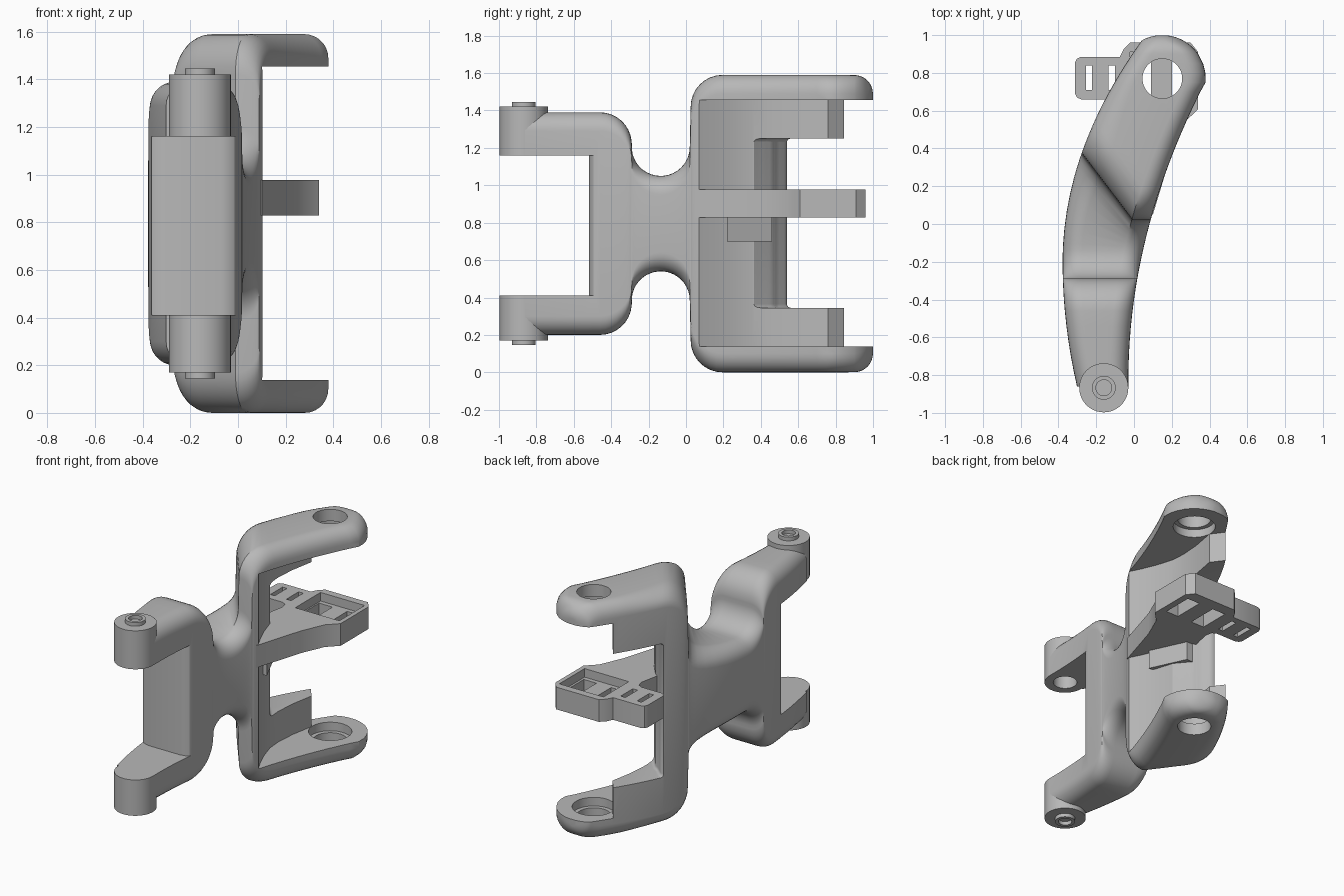
import bpy, bmesh, math

if "Cube" in bpy.data.objects:
    bpy.data.objects.remove(bpy.data.objects["Cube"])

MID = 0.795      # height of the mirror plane
PIN = (-0.16, -0.867)
EYE = (0.15, 0.77)
EYE_R = 0.23

grey = bpy.data.materials.new("plain grey")
grey.use_nodes = True
grey.diffuse_color = (0.48, 0.48, 0.48, 1)
grey.node_tree.nodes["Principled BSDF"].inputs["Base Color"].default_value = (0.48, 0.48, 0.48, 1)


def finish(name, bm):
    bmesh.ops.recalc_face_normals(bm, faces=bm.faces)
    mesh = bpy.data.meshes.new(name)
    bm.to_mesh(mesh)
    bm.free()
    ob = bpy.data.objects.new(name, mesh)
    bpy.context.collection.objects.link(ob)
    mesh.materials.append(grey)
    return ob


def prism(name, outline, z0, z1, bevel=0):
    bm = bmesh.new()
    base = bm.faces.new([bm.verts.new((x, y, z0)) for x, y in outline])
    grown = bmesh.ops.extrude_face_region(bm, geom=[base])
    verts = [v for v in grown["geom"] if isinstance(v, bmesh.types.BMVert)]
    bmesh.ops.translate(bm, verts=verts, vec=(0, 0, z1 - z0))
    if bevel:
        bmesh.ops.recalc_face_normals(bm, faces=bm.faces)
        bmesh.ops.bevel(bm, geom=bm.edges[:], offset=bevel, segments=4,
                        profile=0.5, affect='EDGES', clamp_overlap=True)
    return finish(name, bm)


def box(name, x0, x1, y0, y1, z0, z1):
    return prism(name, [(x0, y0), (x1, y0), (x1, y1), (x0, y1)], z0, z1)


def disc(name, centre, r, z0, z1, sides=48):
    ring = [(centre[0] + r * math.cos(i * math.tau / sides),
             centre[1] + r * math.sin(i * math.tau / sides)) for i in range(sides)]
    return prism(name, ring, z0, z1)


def flip(z0, z1, side):
    # Height range on the upper half, or its mirror on the lower half
    return (z0, z1) if side > 0 else (2 * MID - z1, 2 * MID - z0)


def cut(ob, cutters):
    bpy.context.view_layer.objects.active = ob
    for c in cutters:
        c.hide_render = True
        mod = ob.modifiers.new("cut", 'BOOLEAN')
        mod.operation = 'DIFFERENCE'
        mod.solver = 'EXACT'
        mod.object = c
        bpy.ops.object.modifier_apply(modifier=mod.name)
        bpy.data.objects.remove(c)


# Plan curves of the arm's two sides
def eye_half(y):
    return math.sqrt(max(EYE_R ** 2 - (y - EYE[1]) ** 2, 0.0004))


def left_edge(y):
    x = -0.378 + (0.305 if y > -0.2 else 0.175) * (y + 0.2) ** 2
    return max(x, EYE[0] - eye_half(y)) if y > 0.87 else x


def right_edge(y):
    return EYE[0] + eye_half(y) if y > 0.73 else -0.03 + 0.163 * (y + 0.83) ** 2


def shear(y):
    # The rear wall of the neck runs diagonally across the arm
    if y < -0.135 or y > 0.77:
        return 0
    if y < 0.02:
        t = (y + 0.135) / 0.155
        return 0.35 * t * t * (3 - 2 * t)
    return 0.35 * min(1, (0.77 - y) / 0.575)


def arc(cy, ch, r, a0, a1, n):
    angles = [math.radians(a0 + (a1 - a0) * i / n) for i in range(n + 1)]
    return [(cy + r * math.cos(a), ch + r * math.sin(a)) for a in angles]


# Side profile: half height along the arm
profile = [(-0.86 + 0.08 * i, 0.595) for i in range(5)]
profile += arc(-0.46, 0.425, 0.17, 90, 5, 8)
profile += arc(-0.135, 0.41, 0.155, 175, 360, 20)
profile += arc(0.195, 0.625, 0.17, 180, 90, 8)
profile += [(0.25 + 0.05 * i, 0.795) for i in range(13)]
profile += arc(0.9, 0.695, 0.099, 90, 4, 12)

# Arm body: rounded sections lofted along the profile
bm = bmesh.new()
rings = []
for y, h in profile:
    xl, xr = left_edge(y + shear(y)), right_edge(y)
    w = xr - xl
    r = min(0.1, 0.45 * w)
    ring = []
    for k, (su, sz) in enumerate([(1, 1), (-1, 1), (-1, -1), (1, -1)]):
        for i in range(8):
            t = math.radians(90 * k + 90 * i / 7)
            u = w / 2 + su * (w / 2 - r) + r * math.cos(t)
            z = MID + sz * (h - r) + r * math.sin(t)
            # The section stays square near the right edge, then leans back
            lean = max(0, (w - r - u) / (w - r))
            ring.append(bm.verts.new((xl + u, y + shear(y) * lean, z)))
    rings.append(ring)
for r0, r1 in zip(rings, rings[1:]):
    for i in range(len(r0)):
        j = (i + 1) % len(r0)
        bm.faces.new((r0[i], r0[j], r1[j], r1[i]))
bm.faces.new(rings[0])
bm.faces.new(rings[-1])
body = finish("arm_body", bm)

# Openings: rear jaw, rear wall window, front gap, bores
jaw = [(0.115, 0.045), (0.062, 0.15), (0.02, 0.25), (-0.014, 0.36), (-0.022, 0.46), (-0.012, 0.6),
       (0.017, 0.76), (-0.05, 0.85), (-0.2, 1.1), (0.6, 1.1), (0.6, 0.045)]
window = [(0.04, 0.3), (-0.025, 0.375), (-0.07, 0.43), (-0.1, 0.465), (-0.135, 0.485),
          (-0.19, 0.54), (-0.5, 0.54), (-0.5, 1.2), (0.4, 1.2), (0.4, 0.3)]
gap = [(-0.7, -0.47), (-0.38, -0.47), (-0.365, -0.495), (-0.34, -0.51), (-0.3, -0.518),
       (-0.07, -0.518), (-0.035, -0.51), (-0.015, -0.495), (-0.005, -0.47), (0.3, -0.47),
       (0.3, -1.2), (-0.7, -1.2)]
cutters = [prism("jaw_cutter", jaw, 0.138, 1.455),
           prism("window_cutter", window, 0.345, 1.25, 0.035),
           prism("gap_cutter", gap, 0.412, 1.16),
           disc("socket_cutter", PIN, 0.075, 1.1, 1.25)]
for s in (1, -1):
    cutters.append(disc("eye_cutter", EYE, 0.105, *flip(1.4, 1.7, s)))
    cutters.append(disc("counterbore_cutter", EYE, 0.133, *flip(1.4, 1.51, s)))
cut(body, cutters)

# Hinge barrels and hollow pins; only the upper barrel has a socket
upper_barrel = disc("upper_hinge_barrel", PIN, 0.13, 1.16, 1.42)
cut(upper_barrel, [disc("socket_cutter", PIN, 0.075, 1.1, 1.25)])
lower_barrel = disc("lower_hinge_barrel", PIN, 0.13, 0.17, 0.412)
parts = [body, upper_barrel, lower_barrel]
for s, label in ((1, "upper"), (-1, "lower")):
    pin = disc(label + "_hinge_pin", PIN, 0.063, *flip(1.38, 1.445, s))
    cut(pin, [disc("pin_cutter", PIN, 0.042, *flip(1.42, 1.5, s))])
    parts.append(pin)

# Middle shelf with pocket and slots
outline = [(0.1, 0.05), (0.2, 0.38), (0.27, 0.54), (0.34, 0.61), (0.34, 0.91), (0.3, 0.96),
           (-0.02, 0.96), (-0.055, 0.925), (-0.075, 0.885), (-0.28, 0.885), (-0.302, 0.875),
           (-0.312, 0.855), (-0.312, 0.69), (-0.302, 0.67), (-0.28, 0.66), (-0.13, 0.66),
           (-0.1, 0.645), (-0.09, 0.6), (-0.12, 0.45), (-0.04, 0.15)]
shelf = prism("middle_shelf", outline, 0.828, 0.978)
cutters = [box("pocket_cutter", -0.02, 0.31, 0.64, 0.91, 0.92, 1.1)]
for x0, x1, y0, y1 in ((-0.01, 0.09, 0.67, 0.88), (0.2, 0.295, 0.67, 0.88),
                       (-0.255, -0.222, 0.71, 0.84), (-0.135, -0.1, 0.71, 0.84)):
    cutters.append(box("slot_cutter", x0, x1, y0, y1, 0.7, 1.1))
cut(shelf, cutters)

# Rib under the shelf
rib = prism("shelf_rib", [(0.062, 0.22), (-0.05, 0.46), (-0.15, 0.46), (-0.1, 0.22)], 0.7, 0.84)
parts += [shelf, rib]

# Smooth shading with crisp edges
bpy.ops.object.select_all(action='DESELECT')
for ob in parts:
    ob.select_set(True)
bpy.context.view_layer.objects.active = body
bpy.ops.object.shade_smooth_by_angle(angle=math.radians(30))
